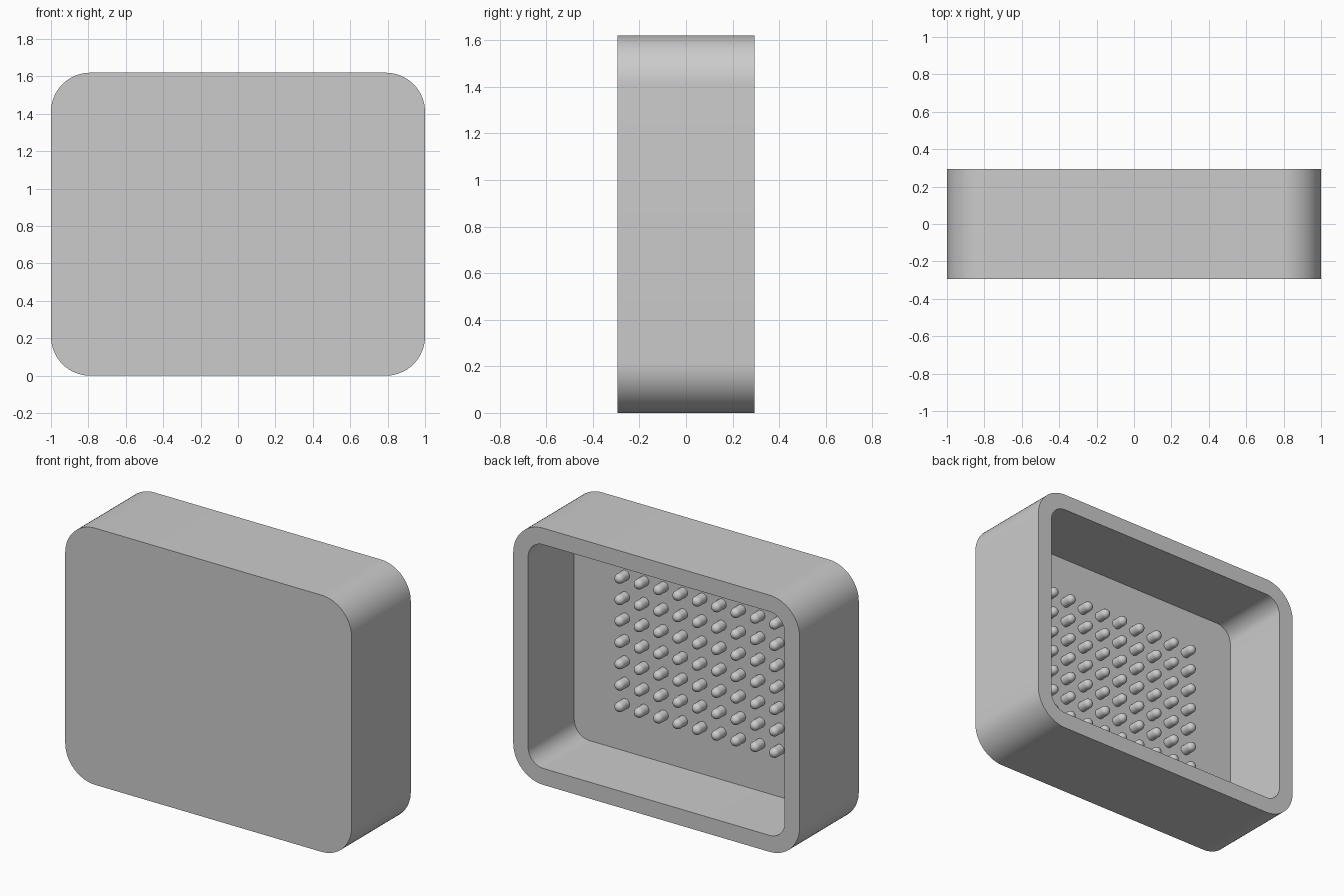
import bpy, bmesh, math
from mathutils import Vector, Matrix

if "Cube" in bpy.data.objects:
    bpy.data.objects.remove(bpy.data.objects["Cube"], do_unlink=True)

HALF_W, HALF_D, HEIGHT = 1.0, 0.295, 1.62
WALL, RADIUS, FLOOR_Y = 0.104, 0.21, -0.165
PEG_R, PEG_SHAFT, STEP = 0.031, 0.053, 0.135
COLS, ROWS = 9, 7

grey = bpy.data.materials.new("plain_grey")
grey.use_nodes = True
grey.diffuse_color = (0.6, 0.6, 0.6, 1)
grey.node_tree.nodes["Principled BSDF"].inputs["Base Color"].default_value = (0.6, 0.6, 0.6, 1)


def finish(name, bm):
    """Turn a bmesh into a named, smooth shaded object."""
    bmesh.ops.recalc_face_normals(bm, faces=bm.faces)
    mesh = bpy.data.meshes.new(name)
    bm.to_mesh(mesh)
    bm.free()
    mesh.materials.append(grey)
    obj = bpy.data.objects.new(name, mesh)
    bpy.context.collection.objects.link(obj)
    bpy.ops.object.select_all(action="DESELECT")
    obj.select_set(True)
    bpy.context.view_layer.objects.active = obj
    bpy.ops.object.shade_smooth_by_angle(angle=math.radians(35))
    return obj


def rounded_loop(bm, inset, y, segments=16):
    """Rounded rectangle ring of vertices at depth y."""
    r = RADIUS - inset
    cx, cz = HALF_W - RADIUS, HEIGHT / 2 - RADIUS
    verts = []
    for quarter, (sx, sz) in enumerate([(1, 1), (-1, 1), (-1, -1), (1, -1)]):
        for i in range(segments + 1):
            a = math.pi / 2 * (quarter + i / segments)
            verts.append(bm.verts.new((sx * cx + r * math.cos(a), y,
                                       HEIGHT / 2 + sz * cz + r * math.sin(a))))
    return verts


# Open-backed tray: outer wall, rim, inner wall, then both floor faces
bm = bmesh.new()
loops = [rounded_loop(bm, inset, y) for inset, y in
         [(0, -HALF_D), (0, HALF_D), (WALL, HALF_D), (WALL, FLOOR_Y)]]
for a, b in zip(loops, loops[1:]):
    for i in range(len(a)):
        j = (i + 1) % len(a)
        bm.faces.new((a[i], a[j], b[j], b[i]))
bm.faces.new(loops[0])
bm.faces.new(loops[-1])
finish("tray_shell", bm)

# Round-ended peg, spun around the depth axis
bm = bmesh.new()
profile = [(PEG_R, -0.01)]
for i in range(7):
    a = math.pi / 2 * i / 6
    profile.append((PEG_R * math.cos(a), PEG_SHAFT + PEG_R * math.sin(a)))
verts = [bm.verts.new((r, y, 0)) for r, y in profile]
edges = [bm.edges.new(pair) for pair in zip(verts, verts[1:])]
bmesh.ops.spin(bm, geom=verts + edges, cent=(0, 0, 0), axis=(0, 1, 0),
               angle=math.tau, steps=24, use_duplicate=False)
bmesh.ops.remove_doubles(bm, verts=bm.verts, dist=0.0001)
pegs = finish("floor_pegs", bm)
pegs.location = (-STEP * (COLS - 1) / 2, FLOOR_Y, HEIGHT / 2 - STEP * (ROWS - 1) / 2)

# Repeat the peg in a grid across the floor
for name, count, offset in [("columns", COLS, (STEP, 0, 0)), ("rows", ROWS, (0, 0, STEP))]:
    array = pegs.modifiers.new(name, "ARRAY")
    array.count = count
    array.use_relative_offset = False
    array.use_constant_offset = True
    array.constant_offset_displace = offset
